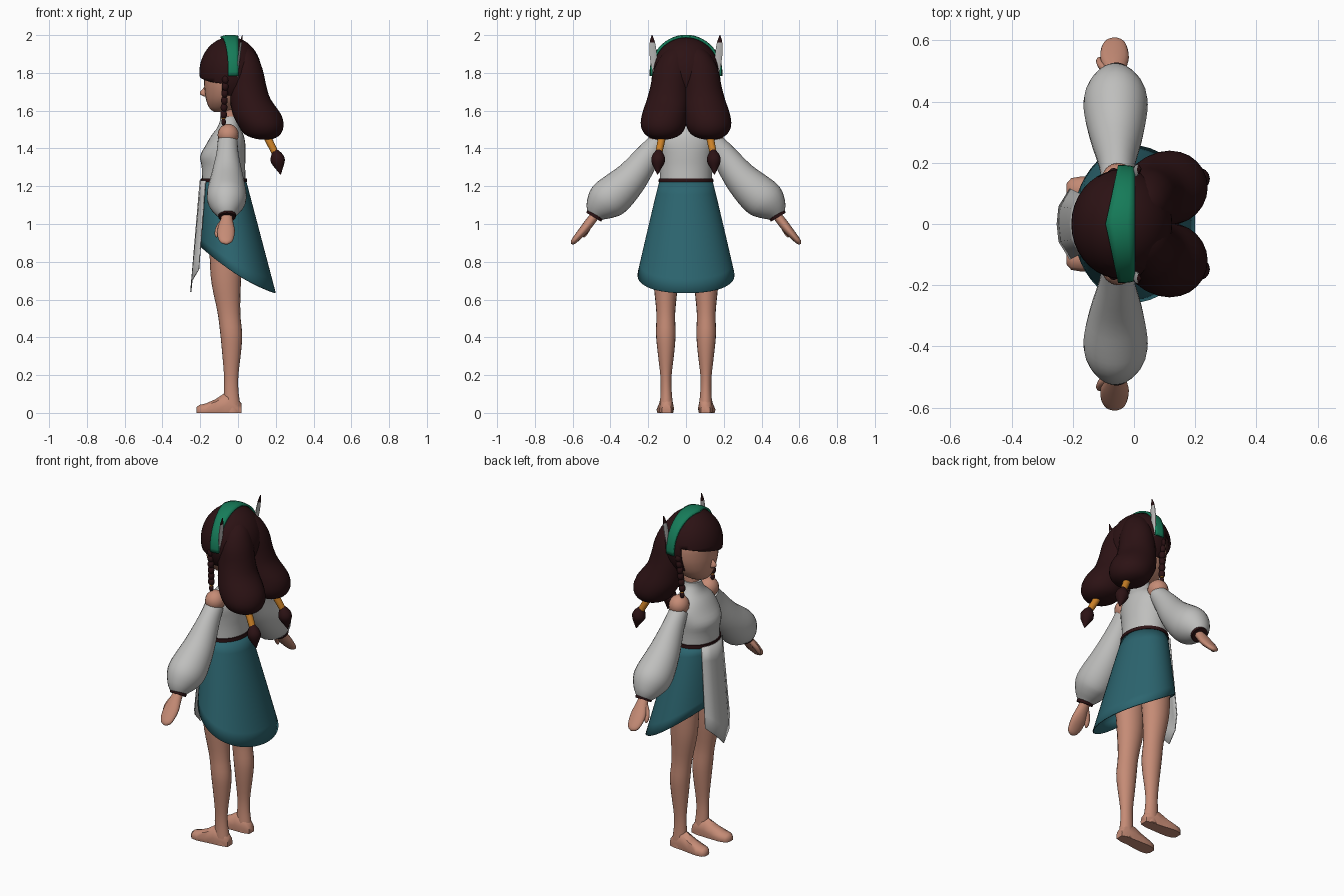
import bpy, bmesh, math
from mathutils import Vector

if "Cube" in bpy.data.objects:
    bpy.data.objects.remove(bpy.data.objects["Cube"])


def material(name, rgb):
    m = bpy.data.materials.new(name)
    m.diffuse_color = (*rgb, 1)
    m.use_nodes = True
    m.node_tree.nodes["Principled BSDF"].inputs["Base Color"].default_value = m.diffuse_color
    return m


SKIN = material("skin", (.56, .26, .18))
HAIR = material("dark_brown", (.025, .006, .007))
CLOTH = material("pale_grey", (.52, .52, .51))
TEAL = material("teal", (.025, .13, .16))
GREEN = material("green", (.008, .2, .1))
ORANGE = material("orange", (.6, .22, .02))


def finish(name, bm, *mats, angle=50):
    bmesh.ops.recalc_face_normals(bm, faces=bm.faces)
    mesh = bpy.data.meshes.new(name)
    bm.to_mesh(mesh)
    bm.free()
    ob = bpy.data.objects.new(name, mesh)
    bpy.context.collection.objects.link(ob)
    for m in mats:
        mesh.materials.append(m)
    bpy.ops.object.select_all(action='DESELECT')
    ob.select_set(True)
    bpy.context.view_layer.objects.active = ob
    bpy.ops.object.shade_smooth_by_angle(angle=math.radians(angle))
    return ob


def thicken(ob, t, offset=-1):
    mod = ob.modifiers.new("thickness", 'SOLIDIFY')
    mod.thickness, mod.offset = t, offset


def smooth_rows(rows, k=3):
    """Catmull-Rom interpolation between cross-sections."""
    out, n = [], len(rows)
    for i in range(n - 1):
        p = [rows[max(0, min(n - 1, j))] for j in (i - 1, i, i + 1, i + 2)]
        for s in range(k):
            t = s / k
            out.append([.5 * (2 * b + (c - a) * t + (2 * a - 5 * b + 4 * c - d) * t * t
                              + (3 * b - a - 3 * c + d) * t ** 3) for a, b, c, d in zip(*p)])
    return out + [list(rows[-1])]


def loft(name, rows, mat, side=1, n=20, level=True, k=3):
    """Rows are x, y, z and two radii; level keeps the rings horizontal."""
    rows = smooth_rows([(x, y * side, z, a, b) for x, y, z, a, b in rows], k)
    bm, rings = bmesh.new(), []
    for i, (x, y, z, ra, rb) in enumerate(rows):
        u, v = Vector((1, 0, 0)), Vector((0, 1, 0))
        if not level:
            t = (Vector(rows[min(i + 1, len(rows) - 1)][:3]) - Vector(rows[max(i - 1, 0)][:3])).normalized()
            u = (u - t * u.dot(t)).normalized()
            v = t.cross(u)
        rings.append([bm.verts.new(Vector((x, y, z)) + u * ra * math.cos(q) + v * rb * math.sin(q))
                      for q in (2 * math.pi * j / n for j in range(n))])
    for r0, r1 in zip(rings, rings[1:]):
        for j in range(n):
            bm.faces.new((r0[j], r0[(j + 1) % n], r1[(j + 1) % n], r1[j]))
    bm.faces.new(rings[0])
    bm.faces.new(rings[-1])
    return finish(name, bm, mat)


def ball(name, c, r, mat, seg=16):
    bm = bmesh.new()
    bmesh.ops.create_uvsphere(bm, u_segments=seg, v_segments=seg // 2 + 2, radius=1)
    for v in bm.verts:
        v.co = Vector([c[i] + v.co[i] * r[i] for i in range(3)])
    return finish(name, bm, mat)


def sheet(name, grid, mat, closed=False):
    """Surface through a grid of points."""
    bm = bmesh.new()
    vs = [[bm.verts.new(p) for p in row] for row in grid]
    for a, b in zip(vs, vs[1:]):
        for j in range(len(a) if closed else len(a) - 1):
            m = (j + 1) % len(a)
            bm.faces.new((a[j], a[m], b[m], b[j]))
    return finish(name, bm, mat)


# Head and neck; rows are height, front, back, half width
face = [(1.593, -.125, -.05, .03), (1.612, -.15, 0, .07), (1.65, -.167, .04, .112), (1.7, -.176, .07, .14),
        (1.76, -.18, .09, .155), (1.84, -.175, .09, .15), (1.92, -.12, .05, .1)]
loft("head", [((f + b) / 2, 0, z, (b - f) / 2, w) for z, f, b, w in face], SKIN, n=28)
loft("nose", [(-.172, 0, 1.725, .006, .006), (-.18, 0, 1.70, .02, .013), (-.179, 0, 1.685, .02, .015),
              (-.17, 0, 1.675, .01, .009)], SKIN, n=12)
loft("neck", [(-.045, 0, 1.5, .045, .05), (-.04, 0, 1.57, .042, .045), (-.04, 0, 1.68, .045, .05)], SKIN)

# Blouse, belt
loft("blouse", [(-.075, 0, 1.225, .116, .138), (-.077, 0, 1.3, .115, .14), (-.08, 0, 1.36, .12, .146),
                (-.065, 0, 1.42, .104, .148), (-.055, 0, 1.47, .085, .125), (-.05, 0, 1.51, .06, .082),
                (-.045, 0, 1.545, .051, .058), (-.045, 0, 1.57, .05, .052)], CLOTH, n=28)
loft("belt", [(-.075, 0, 1.222, .123, .145), (-.075, 0, 1.242, .122, .144)], HAIR, n=32, k=1)

# Skirt with a hem that drops towards the back
grid = []
for i in range(9):
    t, row = i / 8, []
    for j in range(48):
        q = 2 * math.pi * j / 48
        c = -math.cos(q)
        hem = .73 + .1225 * c + .0275 * c * c
        rx, ry, cx = .118 + .082 * t, .14 + .117 * t ** .95, -.075 + .075 * t
        row.append((cx + rx * math.cos(q), ry * math.sin(q), 1.23 + (hem - 1.23) * t))
    grid.append(row)
thicken(sheet("skirt", grid, TEAL, closed=True), .006)

# Pointed front panel, creased along the middle
panel = []
for i in range(7):
    t = i / 6
    w = .098 + .017 * t
    xe, xc, ze, zc = -.172 - .036 * t, -.2 - .05 * t, 1.23 - .47 * t, 1.23 - .59 * t
    panel.append([(xe, -w, ze), (xc + .006, -w / 2, (ze + zc) / 2), (xc, 0, zc),
                  (xc + .006, w / 2, (ze + zc) / 2), (xe, w, ze)])
thicken(sheet("front_panel", panel, CLOTH), .006, 0)

# Hair cap with a swept fringe cut over the face
bm = bmesh.new()
bmesh.ops.create_uvsphere(bm, u_segments=36, v_segments=24, radius=1)
for v in bm.verts:
    v.co = Vector((-.04 + .165 * v.co.x, .18 * v.co.y, 1.8 + .19 * v.co.z))
for co, no in (((-.085, 0, 0), (1, 0, 0)), ((0, 0, 1.785), (0, -.25, 1)), ((0, 0, 1.68), (0, 0, 1))):
    bmesh.ops.bisect_plane(bm, geom=bm.verts[:] + bm.edges[:] + bm.faces[:], plane_co=co, plane_no=no)
gone = []
for f in bm.faces:
    c = f.calc_center_median()
    if (c.x < -.085 and c.z < 1.785 + .25 * c.y) or c.z < 1.68:
        gone.append(f)
bmesh.ops.delete(bm, geom=gone, context='FACES')
thicken(finish("hair_cap", bm, HAIR), .014)

# Headband, narrower at both ends
band = []
for i in range(29):
    q = math.radians(-95 + 190 * i / 28)
    s = abs(math.sin(q))
    cx, hw = -.045 + .02 * s, .047 - .02 * s
    row = []
    for u in (-1, -.5, 0, .5, 1):
        x = cx + hw * u
        k = math.sqrt(1 - ((x + .04) / .172) ** 2)
        row.append((x, .188 * k * math.sin(q), 1.8 + .197 * k * math.cos(q)))
    band.append(row)
thicken(sheet("headband", band, GREEN), .01, 0)

for s, tag in ((1, "left"), (-1, "right")):
    # Long hair lobe, tie and tassel
    loft("hair_lobe_" + tag, [(.02, .045, 1.95, .02, .02), (.035, .06, 1.9, .06, .065), (.045, .075, 1.82, .085, .095),
                              (.05, .085, 1.73, .1, .103), (.065, .095, 1.66, .108, .112), (.1, .113, 1.58, .128, .12),
                              (.122, .12, 1.52, .119, .119), (.13, .122, 1.475, .095, .095),
                              (.14, .125, 1.452, .05, .05), (.145, .125, 1.447, .012, .012)], HAIR, s, n=24)
    loft("hair_tie_" + tag, [(.15, .125, 1.47, .021, .021), (.2, .145, 1.37, .018, .018)],
         ORANGE, s, n=12, level=False)
    loft("hair_tassel_" + tag, [(.195, .143, 1.39, .014, .014), (.205, .146, 1.36, .033, .033),
                                (.212, .148, 1.33, .037, .036), (.22, .15, 1.29, .017, .017),
                                (.226, .15, 1.262, .002, .002)], HAIR, s, n=14, level=False)
    # Side braid
    for i in range(6):
        ball(f"braid_{tag}_{i + 1}", (-.066 - .002 * i, s * (.165 - .004 * i), 1.765 - .037 * i),
             (.019, .019, .024), HAIR, 10)
    loft("braid_tie_" + tag, [(-.076, .145, 1.57, .011, .011), (-.076, .145, 1.555, .011, .011)], ORANGE, s, n=10)
    ball("braid_tip_" + tag, (-.076, s * .145, 1.54), (.013, .013, .02), HAIR, 10)
    # Feather with a dark tip
    f = loft("feather_" + tag, [(-.005, .168, 1.77, .003, .004), (0, .17, 1.83, .005, .014),
                                (.008, .174, 1.9, .006, .02), (.016, .178, 1.96, .006, .015),
                                (.023, .18, 2.0, .002, .002)], CLOTH, s, n=10)
    f.data.materials.append(HAIR)
    for p in f.data.polygons:
        p.material_index = int(p.center.z > 1.965)
    # Shoulder, balloon sleeve and cuff
    ball("shoulder_" + tag, (-.052, s * .14, 1.472), (.056, .06, .058), SKIN)
    loft("sleeve_" + tag, [(-.055, .145, 1.44, .052, .05), (-.056, .2, 1.365, .06, .066),
                           (-.058, .285, 1.25, .086, .088), (-.06, .37, 1.165, .104, .106),
                           (-.06, .425, 1.12, .1, .104), (-.06, .465, 1.075, .072, .075),
                           (-.058, .486, 1.043, .042, .042)], CLOTH, s, n=24, level=False)
    loft("cuff_" + tag, [(-.058, .478, 1.054, .047, .047), (-.058, .489, 1.036, .046, .046)],
         HAIR, s, level=False, k=1)
    # Hand and thumb
    loft("hand_" + tag, [(-.058, .47, 1.06, .026, .024), (-.06, .505, 1.015, .034, .025),
                         (-.063, .54, .97, .046, .024), (-.064, .575, .93, .043, .019),
                         (-.06, .597, .905, .03, .014), (-.058, .606, .895, .006, .005)],
         SKIN, s, n=16, level=False)
    loft("thumb_" + tag, [(-.08, .5, 1.015, .014, .014), (-.103, .517, .98, .015, .014),
                          (-.112, .535, .945, .012, .011), (-.113, .542, .93, .003, .003)],
         SKIN, s, n=10, level=False)
    # Leg and foot
    loft("leg_" + tag, [(-.065, .105, .98, .088, .075), (-.063, .107, .8, .086, .07), (-.062, .107, .68, .077, .064),
                        (-.048, .107, .53, .06, .05), (-.036, .107, .42, .058, .052), (-.034, .106, .33, .051, .045),
                        (-.036, .106, .2, .038, .03), (-.036, .105, .12, .038, .029),
                        (-.032, .104, .05, .043, .034), (-.03, .104, .003, .045, .036)], SKIN, s)
    bm = bmesh.new()
    rings = []
    for x, y, w, h in ((.018, .103, .025, .05), (-.02, .103, .036, .1), (-.07, .104, .038, .105), (-.12, .107, .043, .072),
                       (-.17, .11, .046, .05), (-.205, .112, .038, .042), (-.22, .113, .02, .03)):
        rings.append([bm.verts.new((x, s * (y + w * a), h * b)) for a, b in
                      ((-.9, 0), (-1, .35), (-.75, .8), (0, 1), (.75, .8), (1, .35), (.9, 0))])
    for a, b in zip(rings, rings[1:]):
        for j in range(7):
            bm.faces.new((a[j], a[(j + 1) % 7], b[(j + 1) % 7], b[j]))
    bm.faces.new(rings[0])
    bm.faces.new(rings[-1])
    finish("foot_" + tag, bm, SKIN)
